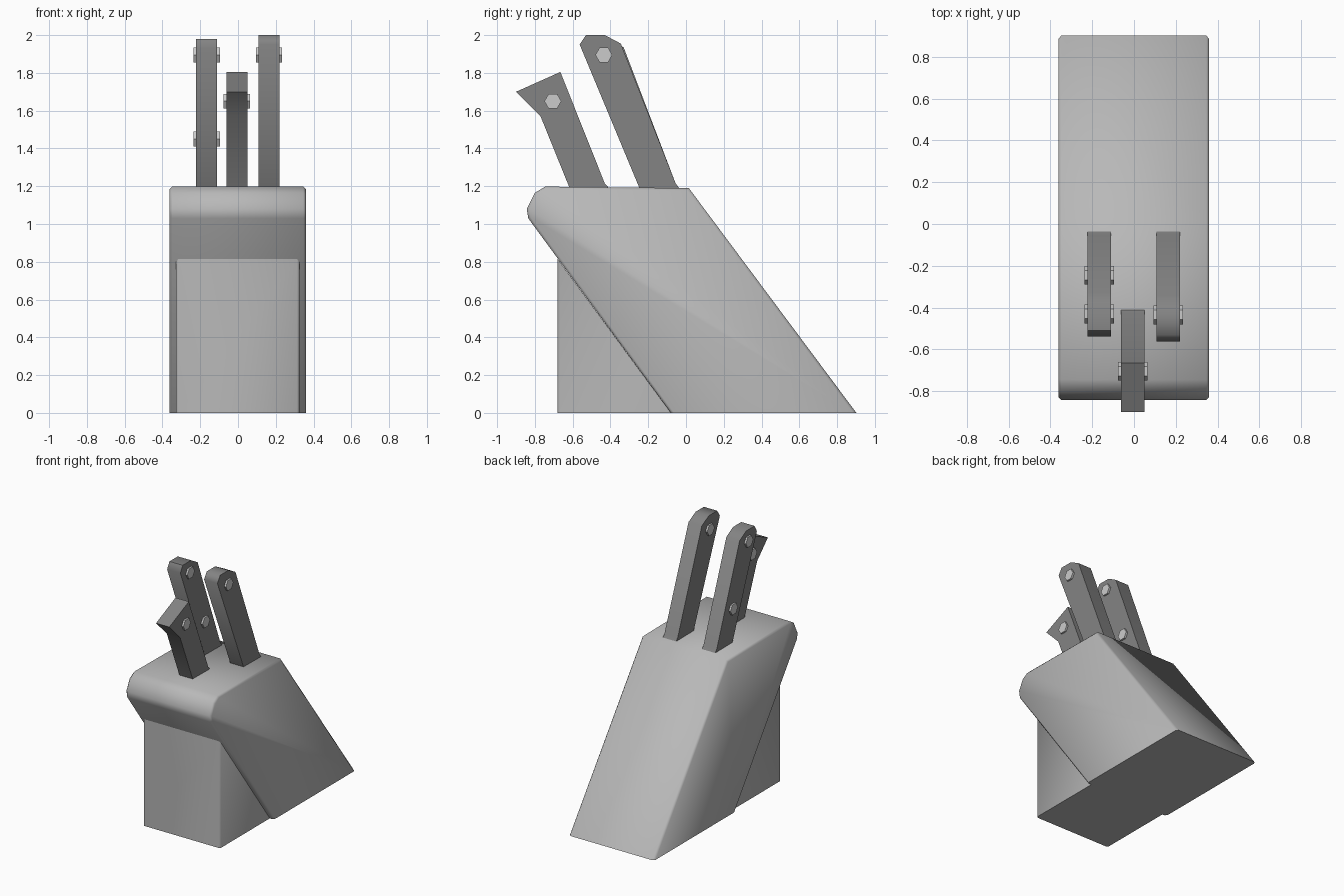
import bpy, bmesh
from math import cos, sin, pi, radians

if "Cube" in bpy.data.objects:
    bpy.data.objects.remove(bpy.data.objects["Cube"])


def make_material(name, grey):
    mat = bpy.data.materials.new(name)
    mat.diffuse_color = (grey, grey, grey, 1)
    mat.use_nodes = True
    mat.node_tree.nodes["Principled BSDF"].inputs["Base Color"].default_value = mat.diffuse_color
    return mat


block_grey = make_material("block_grey", 0.48)
handle_grey = make_material("handle_grey", 0.23)
rivet_grey = make_material("rivet_grey", 0.6)


def extrude_profile(name, profile, x0, x1, mat, bevel=0.0, pick=None):
    """Extrude a (y, z) outline along x and chamfer the picked edges."""
    bm = bmesh.new()
    a = [bm.verts.new((x0, y, z)) for y, z in profile]
    b = [bm.verts.new((x1, y, z)) for y, z in profile]
    n = len(profile)
    bm.faces.new(a)
    bm.faces.new(b[::-1])
    for i in range(n):
        j = (i + 1) % n
        bm.faces.new((a[i], b[i], b[j], a[j]))
    bmesh.ops.recalc_face_normals(bm, faces=bm.faces)
    if bevel:
        edges = [e for e in bm.edges if pick(*(v.co for v in e.verts))]
        bmesh.ops.bevel(bm, geom=edges, offset=bevel, segments=1,
                        profile=0.5, affect='EDGES')
    mesh = bpy.data.meshes.new(name)
    bm.to_mesh(mesh)
    bm.free()
    mesh.materials.append(mat)
    obj = bpy.data.objects.new(name, mesh)
    bpy.context.collection.objects.link(obj)
    return obj


def smooth(obj, angle):
    bpy.ops.object.select_all(action='DESELECT')
    obj.select_set(True)
    bpy.context.view_layer.objects.active = obj
    bpy.ops.object.shade_smooth_by_angle(angle=radians(angle))


def side_rim(p, q):
    return abs(p.x - q.x) < 1e-4 and max(p.z, q.z) > 1e-4


def front_vertical(p, q):
    return p.y < -0.67 and q.y < -0.67 and abs(p.z - q.z) > 0.1


# Leaning block with a rounded front nose
block = extrude_profile("block", [
    (0.902, 0), (0.015, 1.19), (-0.745, 1.198), (-0.80, 1.165),
    (-0.843, 1.08), (-0.835, 1.03), (-0.08, 0)],
    -0.362, 0.36, block_grey, 0.014, side_rim)
smooth(block, 50)

# Wedge support under the front
support = extrude_profile("support", [
    (-0.68, 0), (-0.68, 0.815), (-0.08, 0)],
    -0.328, 0.325, block_grey, 0.012, front_vertical)
smooth(support, 50)

# Knife handles: outline, x centre, rivet positions (y, z)
handles = {
    "right_knife": ([
        (-0.238, 1.17), (-0.563, 1.95), (-0.53, 2.0), (-0.43, 2.0),
        (-0.345, 1.955), (-0.055, 1.215), (-0.02, 1.17)],
        0.164, [(-0.435, 1.895)]),
    "left_knife": ([
        (-0.235, 1.17), (-0.538, 1.93), (-0.51, 1.98), (-0.41, 1.98),
        (-0.33, 1.935), (-0.055, 1.215), (-0.02, 1.17)],
        -0.166, [(-0.43, 1.895), (-0.245, 1.45)]),
    "middle_knife": ([
        (-0.608, 1.17), (-0.77, 1.57), (-0.9, 1.70), (-0.665, 1.805),
        (-0.43, 1.215), (-0.39, 1.17)],
        -0.006, [(-0.705, 1.65)]),
}
for name, (outline, x, rivets) in handles.items():
    smooth(extrude_profile(name + "_handle", outline, x - 0.056, x + 0.056,
                           handle_grey), 60)
    # Hexagonal rivets poking out of both sides
    for i, (y, z) in enumerate(rivets):
        hexagon = [(y + 0.045 * cos(k * pi / 3), z + 0.045 * sin(k * pi / 3))
                   for k in range(6)]
        extrude_profile(f"{name}_rivet_{i + 1}", hexagon, x - 0.07, x + 0.07,
                        rivet_grey)
